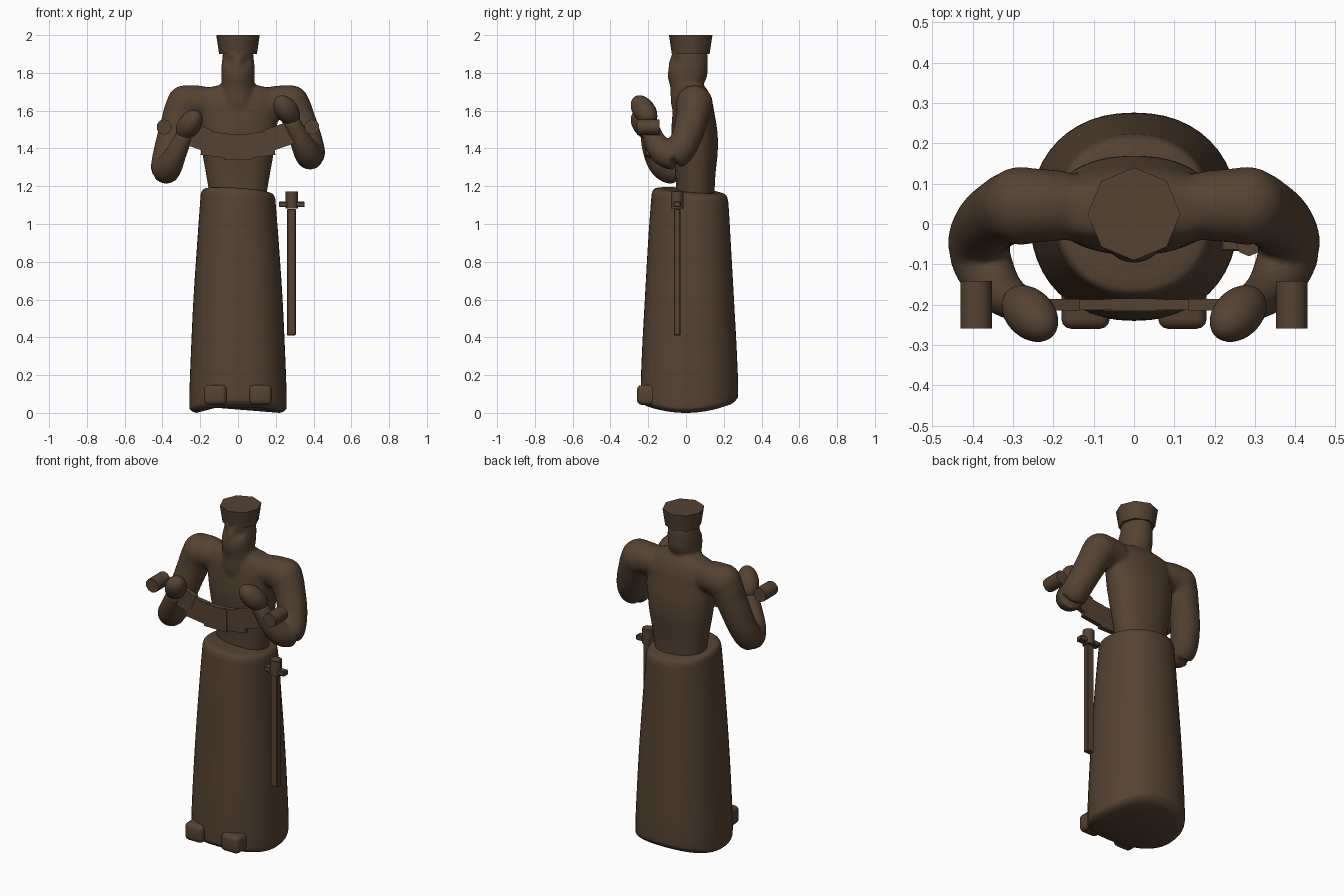
import bpy, bmesh, math
from mathutils import Vector

if "Cube" in bpy.data.objects:
    bpy.data.objects.remove(bpy.data.objects["Cube"])

brown = bpy.data.materials.new("dark_brown")
brown.use_nodes = True
colour = (0.09, 0.055, 0.033, 1)
brown.diffuse_color = colour
shader = brown.node_tree.nodes["Principled BSDF"]
shader.inputs["Base Color"].default_value = colour
shader.inputs["Roughness"].default_value = 0.7


def finish(name, bm, angle=35):
    bmesh.ops.recalc_face_normals(bm, faces=bm.faces)
    mesh = bpy.data.meshes.new(name)
    bm.to_mesh(mesh)
    bm.free()
    obj = bpy.data.objects.new(name, mesh)
    bpy.context.collection.objects.link(obj)
    mesh.materials.append(brown)
    bpy.ops.object.select_all(action="DESELECT")
    obj.select_set(True)
    bpy.context.view_layer.objects.active = obj
    bpy.ops.object.shade_smooth_by_angle(angle=math.radians(angle))
    return obj


def spline(a, b, c, d, t):
    return b + (c - a) * t / 2 + (2*a - 5*b + 4*c - d) * t*t / 2 + (3*b - a - 3*c + d) * t**3 / 2


def resample(keys, steps):
    """Smooth in-between rows for a list of key rows."""
    rows = []
    last = len(keys) - 1
    for i in range(last):
        four = [keys[max(0, min(last, i + k))] for k in (-1, 0, 1, 2)]
        rows += [[spline(*v, j / steps) for v in zip(*four)] for j in range(steps)]
    return rows + [list(keys[-1])]


def skin_rings(bm, rings):
    loops = [[bm.verts.new(p) for p in ring] for ring in rings]
    n = len(loops[0])
    for a, b in zip(loops, loops[1:]):
        for i in range(n):
            bm.faces.new((a[i], a[(i + 1) % n], b[(i + 1) % n], b[i]))
    bm.faces.new(loops[0][::-1])
    bm.faces.new(loops[-1])


def loft(bm, keys, power=2.0, steps=5, n=48):
    """Horizontal oval sections: z, centre y, half width, half depth."""
    def side(v):
        return math.copysign(abs(v) ** (2 / power), v)
    turns = [2 * math.pi * i / n for i in range(n)]
    skin_rings(bm, [[Vector((rx * side(math.cos(a)), cy + ry * side(math.sin(a)), z))
                     for a in turns] for z, cy, rx, ry in resample(keys, steps)])


def tube(bm, keys, steps=6, n=24):
    """Round tube through x, y, z, radius rows."""
    rows = resample(keys, steps)
    pts = [Vector(r[:3]) for r in rows]
    rings = []
    for i, p in enumerate(pts):
        d = (pts[min(i + 1, len(pts) - 1)] - pts[max(i - 1, 0)]).normalized()
        u = d.cross(Vector((0, 1, 0.3))).normalized()
        v = d.cross(u)
        rings.append([p + rows[i][3] * (u * math.cos(a) + v * math.sin(a))
                      for a in (2 * math.pi * k / n for k in range(n))])
    skin_rings(bm, rings)


def box(name, centre, size, bevel=0.0, tilt=0.0, segments=1):
    bm = bmesh.new()
    bmesh.ops.create_cube(bm, size=1)
    bmesh.ops.scale(bm, vec=size, verts=bm.verts)
    if bevel:
        bmesh.ops.bevel(bm, geom=bm.edges[:], offset=bevel, segments=segments,
                        affect="EDGES", profile=0.5)
    obj = finish(name, bm)
    obj.location = centre
    obj.rotation_euler.y = tilt
    return obj


def ball(bm, centre, radius):
    made = bmesh.ops.create_uvsphere(bm, u_segments=24, v_segments=16, radius=radius)
    bmesh.ops.translate(bm, vec=centre, verts=made["verts"])


# Long robe skirt, with a wavy hem and a slanted waist
bm = bmesh.new()
loft(bm, [(0, .015, .22, .225), (.015, .016, .25, .25), (.06, .018, .258, .258),
          (.3, .018, .25, .252), (.6, .018, .236, .236), (.9, .018, .216, .219),
          (1.1, .02, .201, .206), (1.15, .02, .196, .2), (1.172, .02, .183, .187),
          (1.18, .02, .155, .16)], power=2.2)
for v in bm.verts:
    hem = max(0, 1 - v.co.z / 0.3)
    waist = max(0, (v.co.z - 0.9) / 0.28)
    v.co.z += hem * 0.055 * (v.co.y / 0.26) ** 2 - waist * (0.07 * v.co.x + 0.08 * v.co.y)
finish("robe_skirt", bm, 60)

# Torso, neck, bearded head and both arms fused into one body
bm = bmesh.new()
loft(bm, [(.0 + 1.7 + .18, .02, .085, .095), (1.93, .02, .075, .085)])
bm.free()
bm = bmesh.new()
loft(bm, [(1.12, .05, .145, .1), (1.25, .05, .167, .105), (1.38, .05, .19, .118),
          (1.48, .045, .203, .122), (1.58, .04, .215, .112), (1.66, .038, .23, .098),
          (1.71, .035, .19, .078), (1.735, .03, .1, .06)], power=2.2)
head = bmesh.new()
loft(head, [(1.58, -.01, .05, .055), (1.64, 0, .085, .08), (1.72, .002, .086, .085),
            (1.78, .007, .088, .104), (1.83, .012, .088, .103), (1.87, .018, .084, .098),
            (1.93, .02, .078, .09)], steps=8)
# Shallow eye sockets and a slight nose
for v in head.verts:
    if v.co.y < 0:
        for x, depth in ((-.045, .022), (.045, .022), (0, -.01)):
            gap = (v.co.x - x) ** 2 + (v.co.z - 1.86) ** 2
            v.co.y += depth * math.exp(-gap / 0.0005)
temp = bpy.data.meshes.new("head_part")
head.to_mesh(temp)
head.free()
bm.from_mesh(temp)
bpy.data.meshes.remove(temp)
for s, drop in ((-1, .075), (1, 0)):
    ball(bm, (s * .28, .045, 1.637), .098)
    tube(bm, [(s * .16, .045, 1.64, .085), (s * .275, .045, 1.635, .094),
              (s * .325, .03, 1.55 - drop * .3, .086),
              (s * .368, -.005, 1.44 - drop * .8, .08),
              (s * .385, -.06, 1.365 - drop, .077),
              (s * .362, -.125, 1.385 - drop, .07),
              (s * .325, -.172, 1.455 - drop, .056),
              (s * .28, -.2, 1.55 - drop, .045)])
body = finish("body_and_arms", bm, 180)
fuse = body.modifiers.new("fuse", "REMESH")
fuse.mode = "VOXEL"
fuse.voxel_size = 0.011
fuse.use_smooth_shade = True
soften = body.modifiers.new("soften", "SMOOTH")
soften.factor = 0.5
soften.iterations = 6

# Hands and scroll rollers
for side, s, z in (("right", -1, 1.525), ("left", 1, 1.602)):
    bm = bmesh.new()
    ball(bm, (0, 0, 0), 1)
    bmesh.ops.scale(bm, vec=(.06, .06, .095), verts=bm.verts)
    hand = finish(side + "_hand", bm, 180)
    hand.location = (s * .258, -.222, z)
    hand.rotation_euler = Vector((-s * .5, -.5, .7)).to_track_quat("Z", "Y").to_euler()

    bm = bmesh.new()
    bmesh.ops.create_cone(bm, cap_ends=True, segments=10, radius1=.041, radius2=.041, depth=.117)
    roller = finish(side + "_scroll_roller", bm, 50)
    roller.location = (s * .391, -.2, 1.513)
    roller.rotation_euler.x = math.pi / 2

    # Shoes peeking out under the hem
    box(side + "_shoe", (s * .12, -.17, .095), (.12, .18, .105), .025, segments=3)

    # Hanging sheet, side panels
    box(side + "_inner_sheet", (s * .125, -.2, 1.422), (.13, .026, .13), tilt=-s * .13)
    box(side + "_outer_sheet", (s * .225, -.2, 1.465), (.15, .028, .12), tilt=-s * .33)
box("centre_sheet", (0, -.2, 1.407), (.15, .03, .135))

# Flared eight-sided hat
bm = bmesh.new()
rings = []
for z, r in ((1.9, .1), (1.92, .103), (2.0, .115)):
    rings.append([Vector((r * math.cos(a), .025 + r * math.sin(a), z))
                  for a in (math.pi * k / 4 for k in range(8))])
skin_rings(bm, rings)
finish("hat", bm, 50)

# Sword hanging at the left side
box("sword_blade", (.283, -.047, .745), (.046, .034, .67), .004)
box("sword_guard", (.285, -.047, 1.104), (.136, .04, .03), .004)
bm = bmesh.new()
bmesh.ops.create_cone(bm, cap_ends=True, segments=8, radius1=.033, radius2=.033, depth=.09)
pommel = finish("sword_pommel", bm, 50)
pommel.location = (.285, -.047, 1.127)
